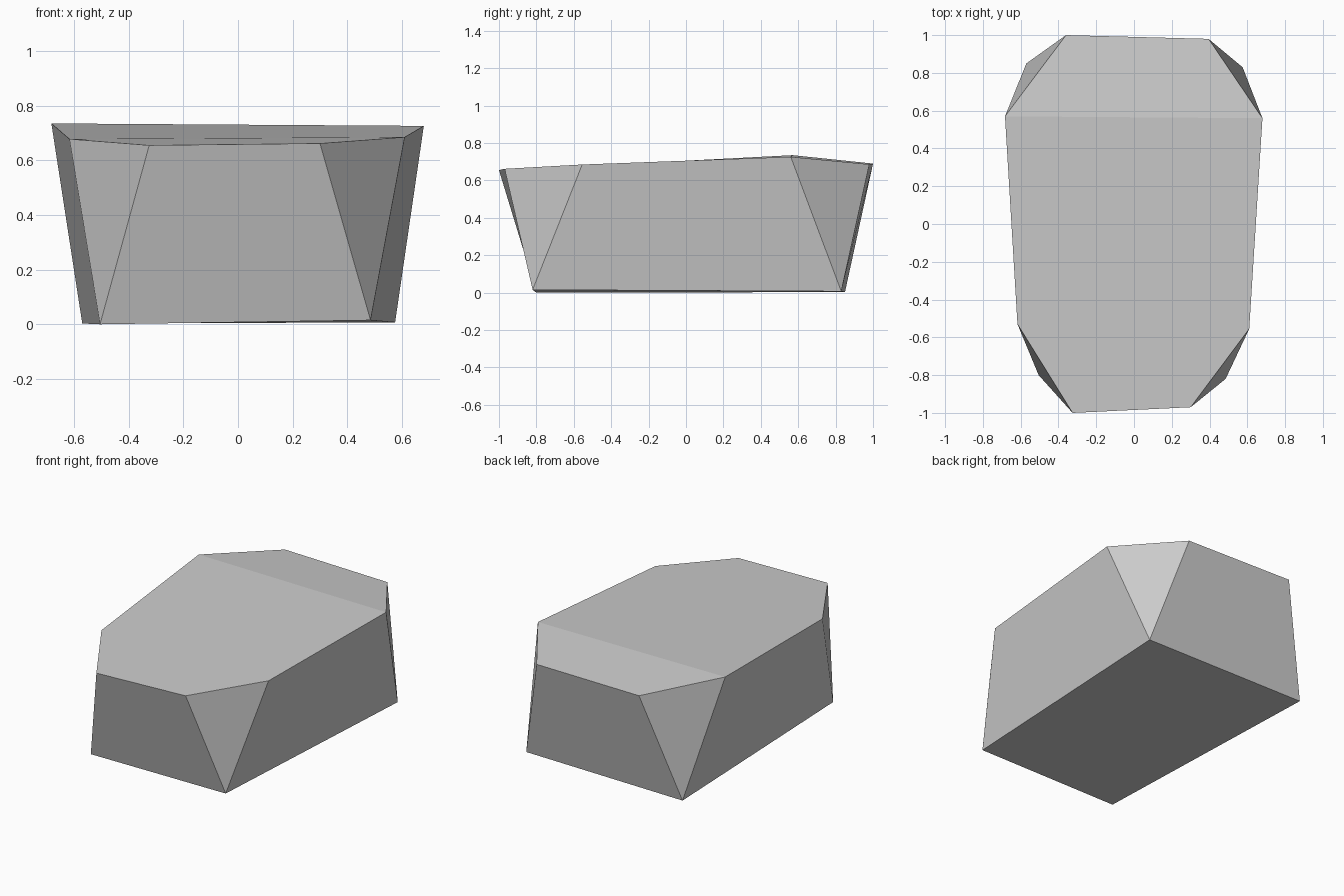
import bpy
import bmesh

cube = bpy.data.objects.get("Cube")
if cube:
    bpy.data.objects.remove(cube, do_unlink=True)

# Stone colour
stone = bpy.data.materials.new("pale_grey_stone")
stone.use_nodes = True
colour = (0.6, 0.6, 0.6, 1.0)
stone.diffuse_color = colour
stone.node_tree.nodes["Principled BSDF"].inputs["Base Color"].default_value = colour

# Four-cornered foot and eight-cornered rim, both counter-clockwise from front right
foot = [(-0.505, -0.80, 0.0), (0.485, -0.82, 0.015),
        (0.575, 0.83, 0.007), (-0.57, 0.85, 0.003)]
rim = [(-0.325, -1.0, 0.655), (0.30, -0.97, 0.662),
       (0.61, -0.555, 0.685), (0.68, 0.56, 0.726),
       (0.395, 0.98, 0.686), (-0.36, 1.0, 0.69),
       (-0.683, 0.57, 0.735), (-0.617, -0.53, 0.678)]

bm = bmesh.new()
low = [bm.verts.new(p) for p in foot]
top = [bm.verts.new(p) for p in rim]

# Underside
bm.faces.new(low[::-1])

# Flared walls, with a triangular chamfer at each corner
for i in range(4):
    j = (i + 1) % 4
    a, b, c = top[2 * i], top[2 * i + 1], top[(2 * i + 2) % 8]
    bm.faces.new((low[i], low[j], b, a))
    bm.faces.new((low[j], c, b))

# Gently creased top: front slope, middle, back slope
bm.faces.new((top[0], top[1], top[2], top[7]))
bm.faces.new((top[7], top[2], top[3], top[6]))
bm.faces.new((top[6], top[3], top[4], top[5]))
bmesh.ops.recalc_face_normals(bm, faces=bm.faces[:])

mesh = bpy.data.meshes.new("stone_block")
bm.to_mesh(mesh)
bm.free()
mesh.materials.append(stone)
block = bpy.data.objects.new("stone_block", mesh)
bpy.context.collection.objects.link(block)
